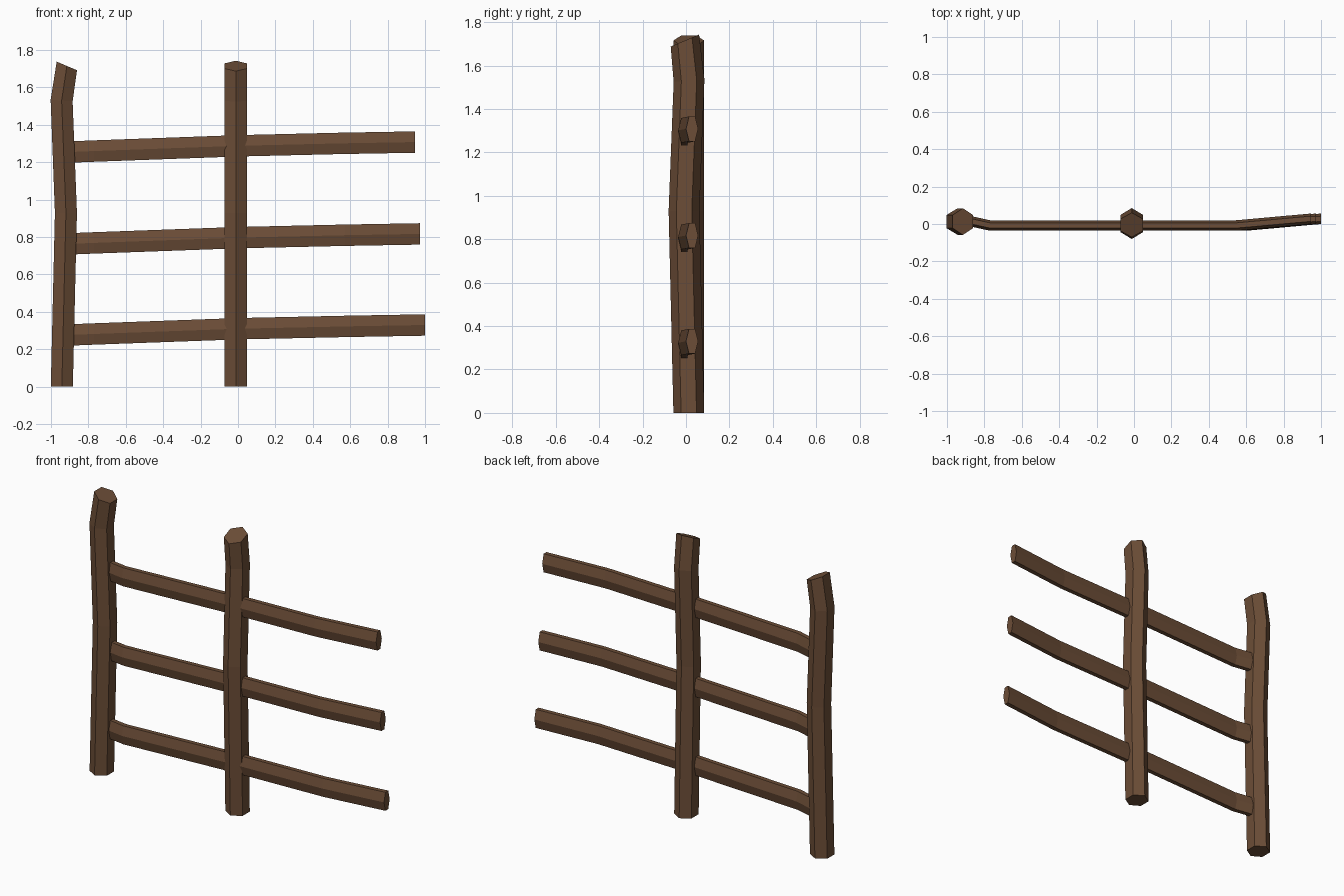
import bpy, bmesh
from math import cos, sin, pi, radians
from mathutils import Vector, Matrix

cube = bpy.data.objects.get("Cube")
if cube:
    bpy.data.objects.remove(cube, do_unlink=True)

wood = bpy.data.materials.new("brown wood")
wood.use_nodes = True
colour = (0.15, 0.075, 0.038, 1)
wood.diffuse_color = colour
wood.node_tree.nodes["Principled BSDF"].inputs["Base Color"].default_value = colour
wood.node_tree.nodes["Principled BSDF"].inputs["Roughness"].default_value = 0.9


def loft(name, rings):
    """Skin six-sided rings into a closed, flat-shaded beam."""
    bm = bmesh.new()
    loops = [[bm.verts.new(p) for p in ring] for ring in rings]
    for a, b in zip(loops, loops[1:]):
        for i in range(6):
            j = (i + 1) % 6
            bm.faces.new((a[i], a[j], b[j], b[i]))
    bm.faces.new(loops[0][::-1])
    bm.faces.new(loops[-1])
    bmesh.ops.recalc_face_normals(bm, faces=bm.faces)
    mesh = bpy.data.meshes.new(name)
    bm.to_mesh(mesh)
    bm.free()
    mesh.materials.append(wood)
    obj = bpy.data.objects.new(name, mesh)
    bpy.context.collection.objects.link(obj)
    return obj


def post(name, x, y, lean, tilt_axis, top_shift):
    """Upright post that bows and tips along the lean direction."""
    rings = []
    for z, shift, tilt in ((0, 0, 0), (0.93, 0.022, 0), (1.53, -0.001, 4),
                           (1.715, top_shift, 23)):
        centre = Vector((x, y, z)) + Vector(lean) * shift
        turn = Matrix.Rotation(radians(tilt), 3, tilt_axis)
        rings.append([centre + turn @ Vector((0.068 * sin(i * pi / 3),
                                              0.071 * cos(i * pi / 3), 0))
                      for i in range(6)])
    return loft(name, rings)


def rail(name, z, end_x):
    """Flattened hexagonal rail that curves back at both ends."""
    path = ((-0.92, 0.025, -0.034), (-0.77, -0.008, -0.028), (0, -0.008, 0),
            (end_x - 0.4, -0.008, 0.013), (end_x, 0.028, 0.02))
    rings = [[Vector((x, y + 0.028 * cos(i * pi / 3),
                      z + dz + 0.066 * sin(i * pi / 3))) for i in range(6)]
             for x, y, dz in path]
    return loft(name, rings)


# Posts
post("end_post", -0.942, 0.013, (1, 0, 0), 'Y', 0.027)
post("middle_post", -0.012, 0.013, (0, -1, 0), 'X', 0.018)

# Rails
for name, z, end_x in (("lower_rail", 0.31, 1.0), ("middle_rail", 0.797, 0.973),
                       ("upper_rail", 1.288, 0.946)):
    rail(name, z, end_x)
